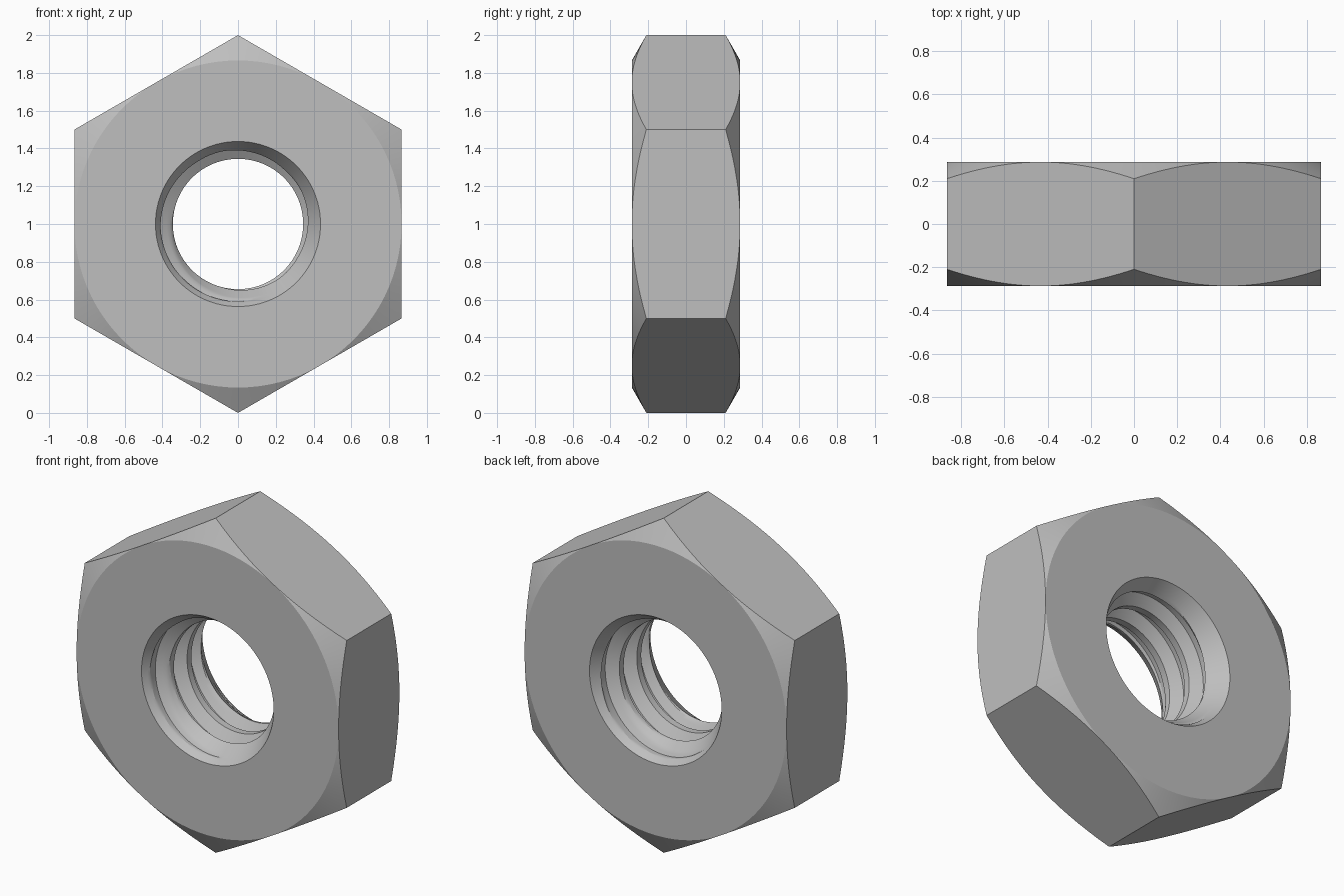
import bpy, bmesh
from math import pi, sin, cos, radians

cube = bpy.data.objects.get("Cube")
if cube:
    bpy.data.objects.remove(cube)

# Main sizes
FLAT = 0.866           # centre to a flat side
HALF = 0.287           # half the thickness
RIM = 0.437            # countersink radius at the face
SINK = 0.65            # countersink taper
CREST, DEPTH = 0.345, 0.065
PITCH, STEPS = 0.165, 16
SIDES = 96

steel = bpy.data.materials.new("steel_grey")
steel.use_nodes = True
grey = (0.52, 0.52, 0.52, 1)
steel.diffuse_color = grey
steel.node_tree.nodes["Principled BSDF"].inputs["Base Color"].default_value = grey


def clamp(v, low, high):
    return max(low, min(high, v))


def section(angle):
    """Closed (radius, y) outline of the nut at one angle about the bore."""
    sector = (angle + pi / 6) % (pi / 3) - pi / 6
    corner = FLAT / cos(sector)
    edge = HALF - (corner - FLAT) * 0.575
    pts = [(corner, -edge), (FLAT, -HALF)]
    # Threaded bore: rows follow the helix, widened by the countersinks
    for j in range(-STEPS, 4 * STEPS + 1):
        y = -0.194 + PITCH * (j / STEPS - angle / (2 * pi))
        y = clamp(y, -HALF, HALF)
        t = 4 * (j % STEPS) / STEPS
        thread = CREST + DEPTH * clamp(min(t, 3 - t), 0, 1)
        pts.append((max(thread, RIM - SINK * (HALF - abs(y))), y))
    return pts + [(FLAT, HALF), (corner, edge)]


# Loft the section around the bore axis and weld the seam
bm = bmesh.new()
columns = []
for i in range(SIDES + 1):
    a = 2 * pi * i / SIDES
    columns.append([bm.verts.new((r * cos(a), y, 1 + r * sin(a)))
                    for r, y in section(a)])
for left, right in zip(columns, columns[1:]):
    for k in range(len(left)):
        n = (k + 1) % len(left)
        bm.faces.new((left[k], left[n], right[n], right[k]))
bmesh.ops.remove_doubles(bm, verts=bm.verts, dist=0.0002)
bmesh.ops.recalc_face_normals(bm, faces=bm.faces)

mesh = bpy.data.meshes.new("hex_nut")
bm.to_mesh(mesh)
bm.free()
mesh.materials.append(steel)
nut = bpy.data.objects.new("hex_nut", mesh)
bpy.context.collection.objects.link(nut)

# Smooth curved surfaces, crisp machined edges
bpy.ops.object.select_all(action='DESELECT')
nut.select_set(True)
bpy.context.view_layer.objects.active = nut
bpy.ops.object.shade_smooth_by_angle(angle=radians(25))
